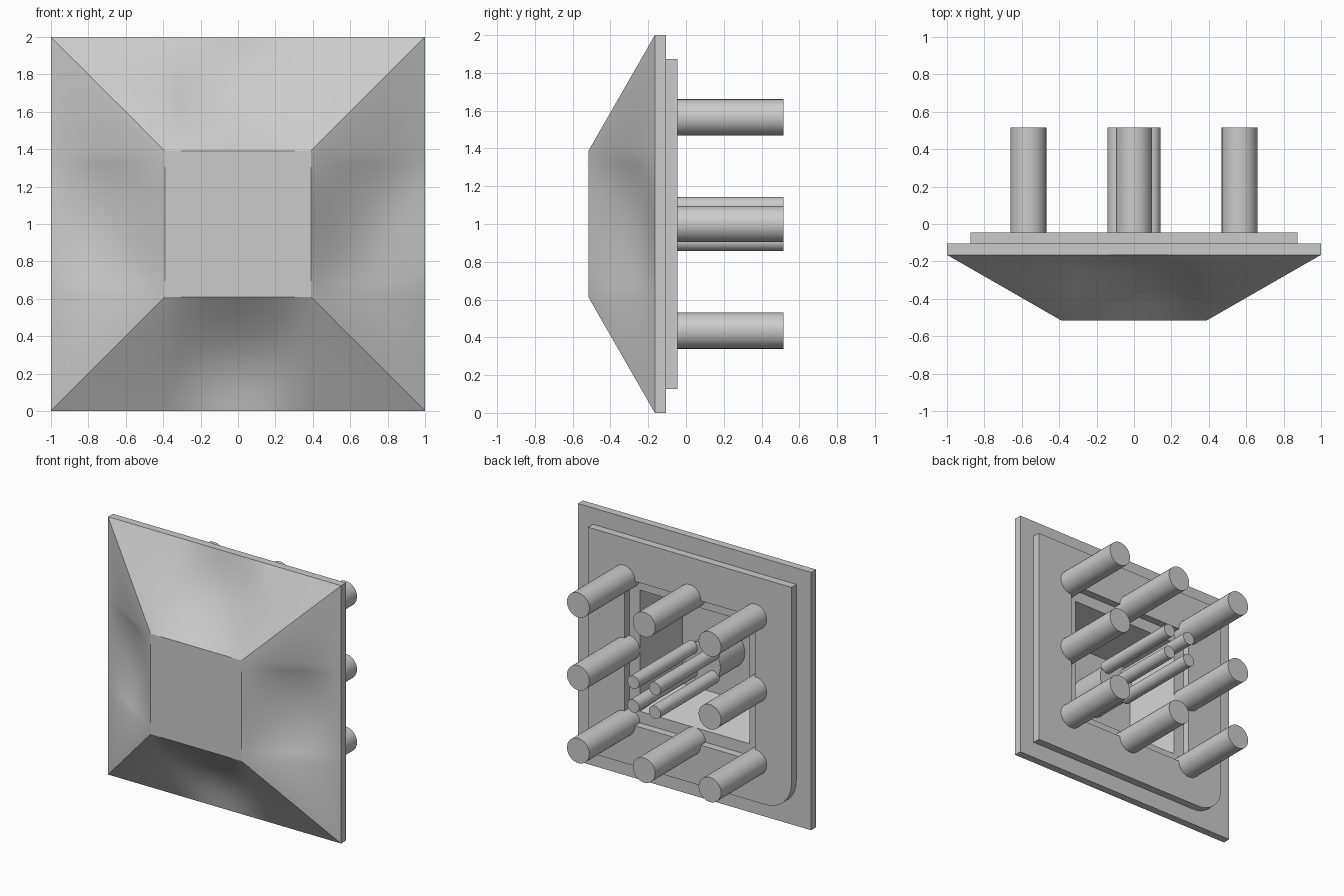
import bpy, bmesh, math
from mathutils import Matrix

cube = bpy.data.objects.get("Cube")
if cube:
    bpy.data.objects.remove(cube)

grey = bpy.data.materials.new("plain grey")
grey.use_nodes = True
COLOUR = (0.6, 0.6, 0.6, 1)
grey.diffuse_color = COLOUR
grey.node_tree.nodes["Principled BSDF"].inputs["Base Color"].default_value = COLOUR

MID = 1.0          # height of the centre axis
BACK = 0.515       # tips of the pins
CAP, RIM = 0.39, -0.165


def finish(bm, name, angle=28):
    bmesh.ops.recalc_face_normals(bm, faces=bm.faces)
    mesh = bpy.data.meshes.new(name)
    bm.to_mesh(mesh)
    bm.free()
    mesh.materials.append(grey)
    obj = bpy.data.objects.new(name, mesh)
    bpy.context.collection.objects.link(obj)
    bpy.ops.object.select_all(action='DESELECT')
    obj.select_set(True)
    bpy.context.view_layer.objects.active = obj
    bpy.ops.object.shade_smooth_by_angle(angle=math.radians(angle))
    return obj


def loft(bm, loops, cap_ends):
    rings = [[bm.verts.new(p) for p in loop] for loop in loops]
    pairs = list(zip(rings, rings[1:]))
    if cap_ends:
        bm.faces.new(rings[0])
        bm.faces.new(rings[-1])
    else:
        pairs.append((rings[-1], rings[0]))
    n = len(rings[0])
    for a, b in pairs:
        for i in range(n):
            j = (i + 1) % n
            bm.faces.new((a[i], a[j], b[j], b[i]))


def square_loop(half, y, dent=0, steps=12):
    """Square ring whose middle span on each side can sink backwards."""
    points = []
    span = 0.385 * min(1, half / CAP)
    for k in range(4):
        turn = Matrix.Rotation(k * math.pi / 2, 3, 'Y')
        row = [(-half, 0)]
        for i in range(steps + 1):
            f = 2 * i / steps - 1
            row.append((f * span, dent * (1 - f * f)))
        for x, sink in row:
            p = turn @ Matrix.Translation((x, y + sink, half)).translation
            points.append((p.x, p.y, p.z + MID))
    return points


# Front cover: raised flat centre, dished slopes, square rim and rear pocket
loops = []
ROWS = 14
for r in range(ROWS + 1):
    u = r / ROWS
    loops.append(square_loop(CAP + (1 - CAP) * u, -BACK + (BACK + RIM) * u,
                             0.07 * math.sin(math.pi * u)))
for half, y in ((1, -0.105), (0.47, -0.105), (0.38, -0.5)):
    loops.append(square_loop(half, y))
bm = bmesh.new()
loft(bm, loops, True)
finish(bm, "front_cover")


# Back frame: square ring with one rounded lower corner
def frame_loop(half, radius, y, steps=10):
    points = [(half, y, MID - half), (half, y, MID + half), (-half, y, MID + half)]
    c = half - radius
    for i in range(steps + 1):
        a = math.pi / 2 * i / steps
        points.append((-c - radius * math.cos(a), y, MID - c - radius * math.sin(a)))
    return points


FRONT_Y, BACK_Y = -0.105, -0.045
bm = bmesh.new()
loft(bm, [frame_loop(0.873, 0.22, FRONT_Y), frame_loop(0.873, 0.22, BACK_Y),
          frame_loop(0.56, 0.001, BACK_Y), frame_loop(0.56, 0.001, FRONT_Y)], False)
finish(bm, "back_frame")


def rod(name, x, z, radius, y0, y1):
    bm = bmesh.new()
    place = Matrix.Translation((x, (y0 + y1) / 2, MID + z)) @ Matrix.Rotation(math.pi / 2, 4, 'X')
    bmesh.ops.create_cone(bm, cap_ends=True, segments=32, radius1=radius,
                          radius2=radius, depth=y1 - y0, matrix=place)
    finish(bm, name, 30)


# Eight mounting pegs around the pocket
for i in (-1, 0, 1):
    for j in (-1, 0, 1):
        if i or j:
            rod("mounting_peg", i * 0.565, j * 0.565, 0.096, FRONT_Y, BACK)

# Central hub and its four thin pins
HUB_Y = -0.2
rod("hub", 0, 0, 0.155, -0.5, HUB_Y)
for i in (-1, 1):
    for j in (-1, 1):
        rod("contact_pin", i * 0.092, j * 0.092, 0.05, HUB_Y - 0.01, BACK)
